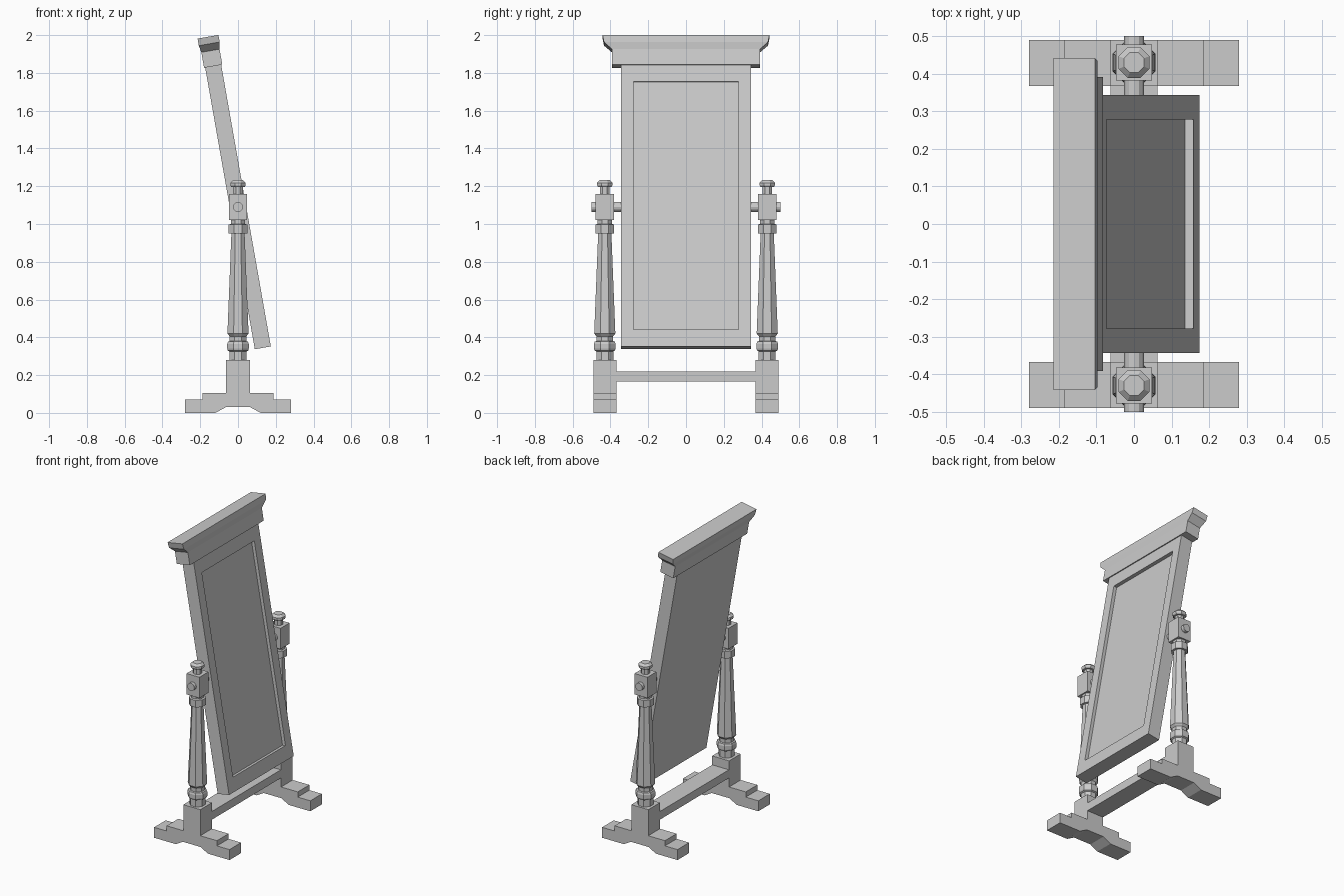
import bpy, bmesh
from math import cos, sin, pi, radians

if "Cube" in bpy.data.objects:
    bpy.data.objects.remove(bpy.data.objects["Cube"])

PIVOT_Z = 1.09
POST_Y = 0.43


def make(name, bm, loc=(0, 0, 0), rot_y=0):
    bmesh.ops.recalc_face_normals(bm, faces=bm.faces)
    me = bpy.data.meshes.new(name)
    bm.to_mesh(me)
    bm.free()
    ob = bpy.data.objects.new(name, me)
    ob.location = loc
    ob.rotation_euler = (0, rot_y, 0)
    bpy.context.collection.objects.link(ob)
    return ob


def loft(rings):
    """Capped skin through rings of equal point count."""
    bm = bmesh.new()
    vs = [[bm.verts.new(p) for p in r] for r in rings]
    for a, b in zip(vs, vs[1:]):
        for i in range(len(a)):
            j = (i + 1) % len(a)
            bm.faces.new((a[i], a[j], b[j], b[i]))
    bm.faces.new(vs[0][::-1])
    bm.faces.new(vs[-1])
    return bm


def rect(hx, hy, z):
    return [(-hx, -hy, z), (hx, -hy, z), (hx, hy, z), (-hx, hy, z)]


def octagon(half, z):
    r = half / cos(pi / 8)
    return [(r * cos(pi / 8 + k * pi / 4), r * sin(pi / 8 + k * pi / 4), z) for k in range(8)]


# Tilted mirror frame with recessed glass on the +x face
tilt = radians(-10)
bm = loft([rect(0.043, 0.343, -0.757), rect(0.043, 0.343, 0.757)])
bm.normal_update()
front = max(bm.faces, key=lambda f: f.calc_center_median().x)
top_before = [front]
bmesh.ops.inset_region(bm, faces=[front], thickness=0.065, use_even_offset=True)
for v in front.verts:
    v.co.z = 0.667 if v.co.z > 0 else -0.665
    v.co.y = 0.278 if v.co.y > 0 else -0.278
bmesh.ops.inset_region(bm, faces=[front], thickness=0)
for v in front.verts:
    v.co.x -= 0.022
make("mirror_frame", bm, (0, 0, PIVOT_Z), tilt)

# Flared crown moulding on top of the frame
crown = [(0.049, 0.392, 0.757), (0.049, 0.392, 0.840),
         (0.056, 0.434, 0.877), (0.056, 0.442, 0.915)]
make("crown", loft([rect(*c) for c in crown]), (0, 0, PIVOT_Z), tilt)

# Octagonal turned post profile: half width, height
post = [(0.045, 0.27), (0.045, 0.325), (0.054, 0.33), (0.057, 0.34), (0.057, 0.365),
        (0.053, 0.377), (0.044, 0.38), (0.044, 0.405), (0.056, 0.42), (0.035, 0.95),
        (0.049, 0.95), (0.049, 0.997), (0.038, 1.0), (0.038, 1.03)]
finial = [(0.026, 1.15), (0.026, 1.195), (0.036, 1.197), (0.041, 1.205),
          (0.041, 1.218), (0.027, 1.232)]

# Foot outline (x, z), right half mirrored to the left
half = [(0.065, 0.03), (0.12, 0), (0.28, 0), (0.28, 0.07), (0.187, 0.07),
        (0.187, 0.105), (0.063, 0.105), (0.063, 0.28)]
foot = half + [(-x, z) for x, z in reversed(half)]

for s, side in ((-1, "front"), (1, "back")):
    y = s * POST_Y
    make(side + "_foot", loft([[(x, d, z) for x, z in foot] for d in (s * 0.367, s * 0.49)]))
    make(side + "_post", loft([octagon(*p) for p in post]), (0, y, 0))
    make(side + "_pivot_block", loft([rect(0.048, 0.048, 1.02), rect(0.048, 0.048, 1.16)]), (0, y, 0))
    make(side + "_finial", loft([octagon(*p) for p in finial]), (0, y, 0))
    peg = [[(0.026 * cos(k * pi / 6), d, PIVOT_Z + 0.026 * sin(k * pi / 6)) for k in range(12)]
           for d in (s * 0.335, s * 0.5)]
    make(side + "_pivot_peg", loft(peg))

# Stretcher joining the feet
make("stretcher", loft([rect(0.062, 0.37, 0.165), rect(0.062, 0.37, 0.22)]))
